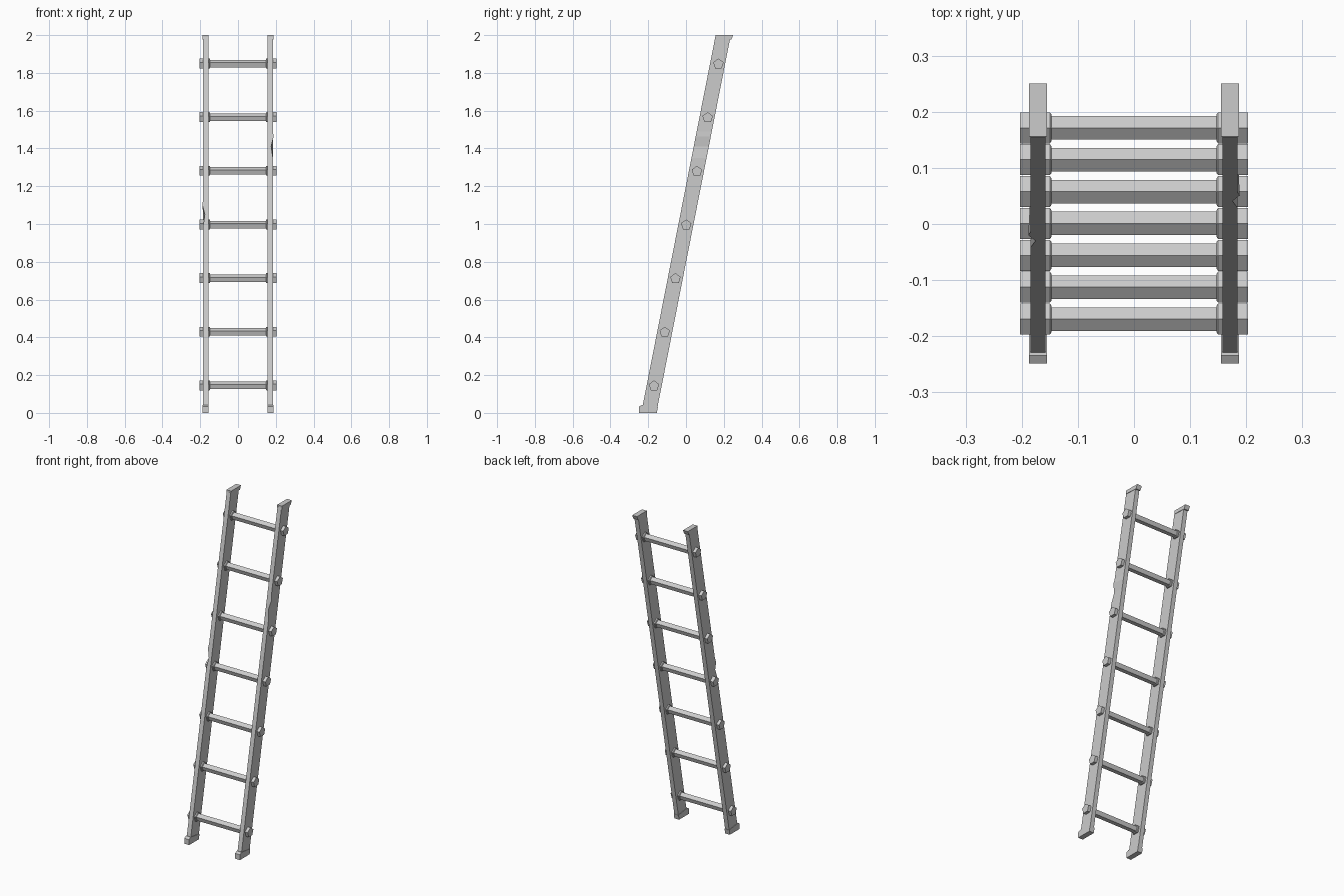
import bpy
import math

cube = bpy.data.objects.get("Cube")
if cube:
    bpy.data.objects.remove(cube, do_unlink=True)

grey = bpy.data.materials.new("weathered_grey")
grey.use_nodes = True
colour = (0.6, 0.6, 0.6, 1)
grey.diffuse_color = colour
grey.node_tree.nodes["Principled BSDF"].inputs["Base Color"].default_value = colour

RAIL_X = 0.171
RAIL_HALF = 0.0135
LEAN = 0.197


def lean(z):
    return LEAN * (z - 1)


def loft(name, rings):
    """Join equal-sided rings into a closed solid, with outward normals."""
    n = len(rings[0])
    verts = [p for ring in rings for p in ring]
    faces = []
    for r in range(len(rings) - 1):
        for i in range(n):
            j = (i + 1) % n
            faces.append((r * n + i, r * n + j, (r + 1) * n + j, (r + 1) * n + i))
    faces.append(tuple(reversed(range(n))))
    faces.append(tuple(range(len(verts) - n, len(verts))))
    mesh = bpy.data.meshes.new(name)
    mesh.from_pydata(verts, [], faces)
    mesh.materials.append(grey)
    obj = bpy.data.objects.new(name, mesh)
    bpy.context.collection.objects.link(obj)
    return obj


def rail(name, side, chip_z, chip_half):
    """Leaning plank whose outer front edge is splintered at one place."""
    stations = [(0.01, 0), (chip_z - chip_half, 0), (chip_z - 0.01, -0.009),
                (chip_z + chip_half * 0.6, 0.004), (chip_z + chip_half, 0), (1.99, 0)]
    rings = []
    for z, chip in stations:
        corners = [(-RAIL_HALF, -0.04), (RAIL_HALF + chip, -0.04),
                   (RAIL_HALF, 0.04), (-RAIL_HALF, 0.04)]
        ring = [(side * (RAIL_X + x), lean(z) + y, z) for x, y in corners]
        rings.append(ring if side > 0 else ring[::-1])
    loft(name, rings)


def end_block(name, side, profile):
    """Side profile in y and z, extruded across the rail."""
    rings = [[(side * RAIL_X + dx, y, z) for y, z in profile] for dx in (-0.016, 0.016)]
    loft(name, rings)


foot = [(-0.249, 0), (-0.155, 0), (-0.149, 0.03), (-0.234, 0.042), (-0.249, 0.033)]
cap = [(0.156, 1.98), (0.24, 1.976), (0.25, 2), (0.156, 2)]

# Rails with their feet and caps
for label, side, chip_z, chip_half in (("left", 1, 1.42, 0.07), ("right", -1, 1.06, 0.07)):
    rail(label + "_rail", side, chip_z, chip_half)
    end_block(label + "_foot", side, foot)
    end_block(label + "_cap", side, cap)

# Five-sided rungs with thicker ends that pass through the rails
half = [(0.203, 0.029), (0.15, 0.029), (0.147, 0.025), (0.147, 0.022)]
stations = [(-x, r) for x, r in half] + [(x, r) for x, r in reversed(half)]
for k in range(7):
    z = 0.143 + 0.284 * k
    y = 0.2 * (z - 1) + 0.002
    angles = [math.pi / 2 + i * math.tau / 5 for i in range(5)]
    loft("rung_%d" % (k + 1),
         [[(x, y + r * math.cos(a), z + r * math.sin(a)) for a in angles]
          for x, r in stations])
